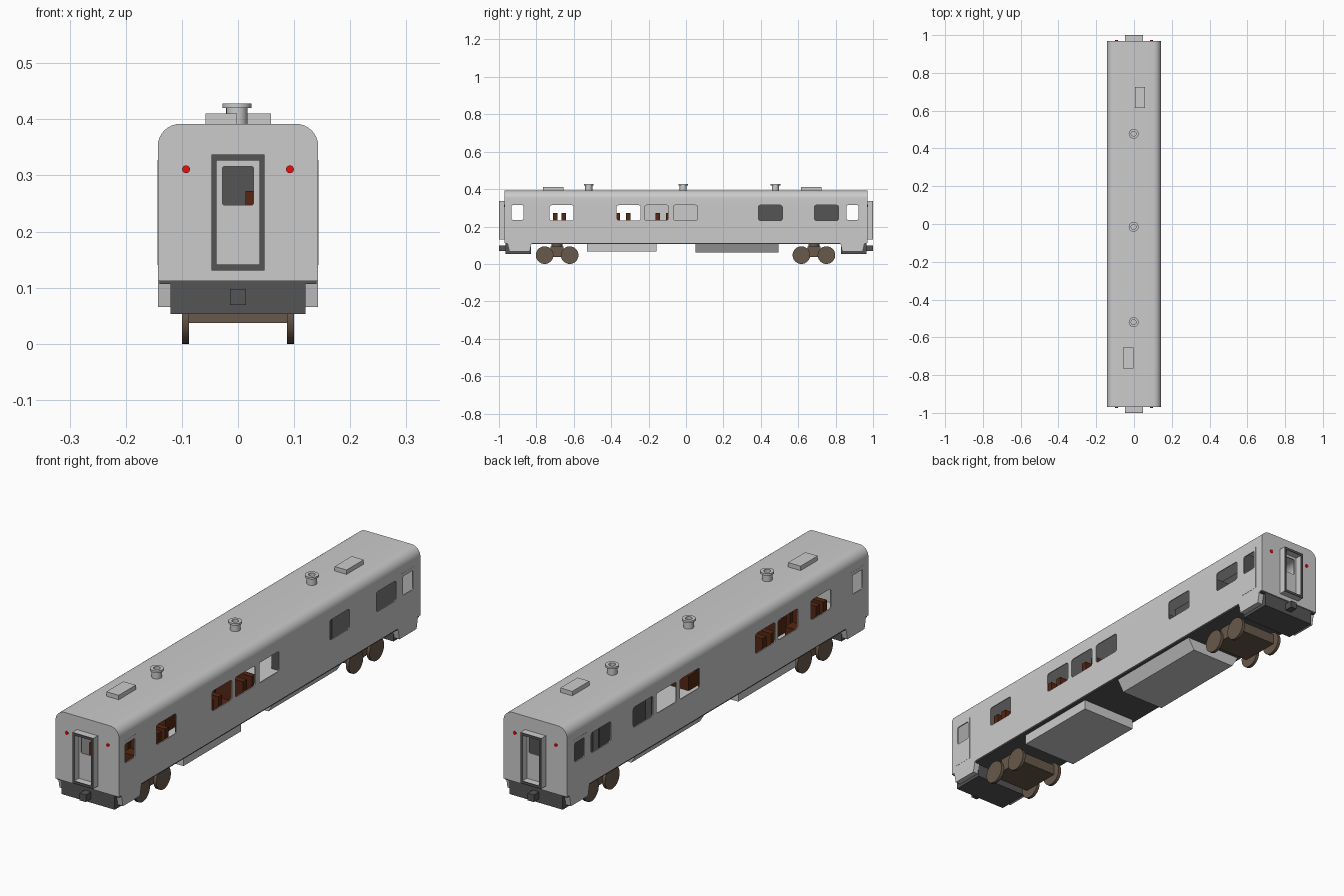
import bpy, bmesh, math
from mathutils import Matrix

if "Cube" in bpy.data.objects:
    bpy.data.objects.remove(bpy.data.objects["Cube"])


def material(name, rgb):
    m = bpy.data.materials.new(name)
    m.diffuse_color = (*rgb, 1)
    m.use_nodes = True
    m.node_tree.nodes["Principled BSDF"].inputs["Base Color"].default_value = m.diffuse_color
    return m


DARK = material("dark_grey", (0.09, 0.09, 0.09))
BROWN = material("seat_brown", (0.09, 0.02, 0.006))
BOGIE = material("bogie_brown", (0.14, 0.10, 0.07))
RED = material("lamp_red", (0.8, 0.005, 0.005))


def finish(bm, name, mat=None, smooth=False):
    bmesh.ops.recalc_face_normals(bm, faces=bm.faces)
    me = bpy.data.meshes.new(name)
    bm.to_mesh(me)
    bm.free()
    ob = bpy.data.objects.new(name, me)
    bpy.context.collection.objects.link(ob)
    if mat:
        me.materials.append(mat)
    if smooth:
        shade(ob)
    return ob


def shade(ob):
    bpy.ops.object.select_all(action='DESELECT')
    ob.select_set(True)
    bpy.context.view_layer.objects.active = ob
    bpy.ops.object.shade_smooth_by_angle(angle=math.radians(35))


def rrect(u0, u1, v0, v1, r_low=0, r_top=0, n=5):
    """Rectangle outline with rounded lower and upper corners."""
    pts = []
    for cu, cv, su, sv, a in ((u0, v0, 1, 1, 180), (u1, v0, -1, 1, 270),
                              (u1, v1, -1, -1, 0), (u0, v1, 1, -1, 90)):
        r = r_low if sv > 0 else r_top
        if r == 0:
            pts.append((cu, cv))
            continue
        for i in range(n + 1):
            t = math.radians(a + 90 * i / n)
            pts.append((cu + su * r + r * math.cos(t), cv + sv * r + r * math.sin(t)))
    return pts


def add_prism(bm, pts, axis, a, b):
    pos = (lambda u, v, w: (w, u, v)) if axis == 'x' else (lambda u, v, w: (u, w, v))
    lo = [bm.verts.new(pos(u, v, a)) for u, v in pts]
    hi = [bm.verts.new(pos(u, v, b)) for u, v in pts]
    bm.faces.new(lo)
    bm.faces.new(hi[::-1])
    for i in range(len(pts)):
        j = (i + 1) % len(pts)
        bm.faces.new((lo[i], lo[j], hi[j], hi[i]))


def prism(name, pts, axis, a, b, mat=None):
    bm = bmesh.new()
    add_prism(bm, pts, axis, a, b)
    return finish(bm, name, mat)


def box(name, x0, x1, y0, y1, z0, z1, mat=None):
    return prism(name, rrect(x0, x1, z0, z1), 'y', y0, y1, mat)


def cylinder(name, r, depth, loc, axis='z', mat=None, n=24):
    bm = bmesh.new()
    rot = {'z': Matrix(), 'x': Matrix.Rotation(math.pi / 2, 4, 'Y'),
           'y': Matrix.Rotation(math.pi / 2, 4, 'X')}[axis]
    bmesh.ops.create_cone(bm, cap_ends=True, segments=n, radius1=r, radius2=r,
                          depth=depth, matrix=Matrix.Translation(loc) @ rot)
    return finish(bm, name, mat, True)


def cut(ob, cutter):
    m = ob.modifiers.new("cut", 'BOOLEAN')
    m.operation, m.solver, m.object = 'DIFFERENCE', 'EXACT', cutter
    bpy.context.view_layer.objects.active = ob
    bpy.ops.object.modifier_apply(modifier=m.name)


# window openings for both sides, the side doors and the end doors
RIGHT = (-0.665, -0.307, -0.157, -0.003, 0.451, 0.751)
LEFT = (-0.665, -0.453, -0.307, 0.18, 0.33, 0.48, 0.751)
bm = bmesh.new()
for s, rows in ((1, RIGHT), (-1, LEFT)):
    for y in rows:
        add_prism(bm, rrect(y - 0.064, y + 0.064, 0.232, 0.314, 0.01, 0.01, 3), 'x', s * 0.125, s * 0.16)
    for y in (-0.9, 0.89):
        add_prism(bm, rrect(y - 0.032, y + 0.032, 0.236, 0.314, 0.006, 0.006, 3), 'x', s * 0.125, s * 0.16)
for s in (-1, 1):
    add_prism(bm, rrect(-0.028, 0.028, 0.247, 0.316, 0.004, 0.004, 3), 'y', s * 0.95, s * 0.99)
openings = finish(bm, "window_cutter")

# hollow car body
body = prism("car_body", rrect(-0.143, 0.143, 0.112, 0.392, 0, 0.04, 8), 'y', -0.97, 0.97)
hollow = prism("interior_cutter", rrect(-0.139, 0.139, 0.12, 0.388, 0, 0.036, 8), 'y', -0.966, 0.966)
cut(body, hollow)
cut(body, openings)
shade(body)

# side door panels
for s in (-1, 1):
    for y in (-0.9, 0.89):
        door = prism("side_door", rrect(y - 0.043, y + 0.043, 0.14, 0.328), 'x', s * 0.142, s * 0.1438)
        cut(door, openings)
for ob in (hollow, openings):
    bpy.data.objects.remove(ob)

# dark underside panel
box("underframe", -0.14, 0.14, -0.965, 0.965, 0.107, 0.112, DARK)


def frame(name, y0, y1, mat=None):
    bm = bmesh.new()
    outer, inner = rrect(-0.047, 0.047, 0.131, 0.337), rrect(-0.038, 0.038, 0.141, 0.327)
    o, i = ([[bm.verts.new((u, y, v)) for u, v in p] for y in (y0, y1)] for p in (outer, inner))
    for k in range(4):
        j = (k + 1) % 4
        for a, b in ((o[0], o[1]), (o[1], i[1]), (i[1], i[0]), (i[0], o[0])):
            bm.faces.new((a[k], a[j], b[j], b[k]))
    return finish(bm, name, mat)


def span(a, b, s):
    return tuple(sorted((s * a, s * b)))


# both ends: gangway frame, buffer beam, coupler, skirts, lamps
for s in (-1, 1):
    frame("gangway_frame", *span(0.968, 0.997, s))
    frame("gangway_seal", *span(0.997, 1.0, s), DARK)
    box("buffer_beam", -0.12, 0.12, *span(0.83, 0.965, s), 0.053, 0.11, DARK)
    box("coupler", -0.014, 0.014, *span(0.96, 1.0, s), 0.069, 0.098, DARK)
    for t in (-1, 1):
        prism("end_skirt", [(s * 0.955, 0.114), (s * 0.945, 0.066), (s * 0.835, 0.066), (s * 0.825, 0.114)],
              'x', *span(0.12, 0.143, t))
        cylinder("tail_lamp", 0.007, 0.006, (t * 0.0925, s * 0.97, 0.311), 'y', RED)

# underfloor equipment boxes
box("equipment_box", -0.125, 0.125, -0.53, -0.158, 0.066, 0.112)
prism("equipment_tank", [(-0.132, 0.112), (0.132, 0.112), (0.10, 0.06), (-0.10, 0.06)], 'y', 0.052, 0.495)

# bogies
for y in (-0.689, 0.684):
    box("bogie_frame", -0.088, 0.088, y - 0.085, y + 0.085, 0.037, 0.08, BOGIE)
    box("bogie_bolster", -0.088, 0.088, y - 0.035, y + 0.035, 0.08, 0.094, BOGIE)
    cylinder("bogie_pivot", 0.03, 0.022, (0, y, 0.102), 'z', BOGIE)
    for d in (-0.067, 0.067):
        cylinder("axle", 0.01, 0.18, (0, y + d, 0.047), 'x', BOGIE, 12)
        for s in (-1, 1):
            cylinder("wheel", 0.047, 0.013, (s * 0.0935, y + d, 0.047), 'x', BOGIE, 32)

# roof chimneys, each a lathe-turned profile with an open top
CHIMNEY = [(0.019, 0.388), (0.019, 0.42), (0.026, 0.42), (0.026, 0.428), (0.013, 0.428), (0.013, 0.4), (0, 0.4)]
for y in (-0.52, -0.015, 0.478):
    bm = bmesh.new()
    vs = [bm.verts.new((r, 0, z)) for r, z in CHIMNEY]
    es = [bm.edges.new(p) for p in zip(vs, vs[1:])]
    bmesh.ops.spin(bm, geom=vs + es, axis=(0, 0, 1), cent=(0, 0, 0), angle=math.tau, steps=24, use_duplicate=False)
    bmesh.ops.remove_doubles(bm, verts=bm.verts, dist=0.0001)
    finish(bm, "roof_chimney", None, True).location = (-0.002, y, 0)

# flat roof vents
box("roof_vent", -0.058, -0.002, -0.765, -0.655, 0.388, 0.41)
box("roof_vent", 0.005, 0.059, 0.615, 0.725, 0.388, 0.41)

# seats: a back and a cushion, facing direction f, on both sides of the aisle
for y, f in ((-0.70, -1), (-0.654, 1), (-0.365, -1), (-0.31, 1), (-0.15, -1), (-0.095, 1)):
    for x0, x1 in ((-0.137, -0.03), (0.013, 0.137)):
        prism("seat", [(y - f * 0.012, 0.12), (y + f * 0.06, 0.12), (y + f * 0.06, 0.18),
                       (y + f * 0.012, 0.18), (y + f * 0.012, 0.272), (y - f * 0.012, 0.272)],
              'x', x0, x1, BROWN)

# closed compartment in the rear half
box("compartment_wall", -0.004, 0.004, 0.26, 0.84, 0.12, 0.385, DARK)
for y in (0.26, 0.60, 0.835):
    box("cross_wall", -0.03, 0.137, y, y + 0.006, 0.12, 0.35, DARK)
